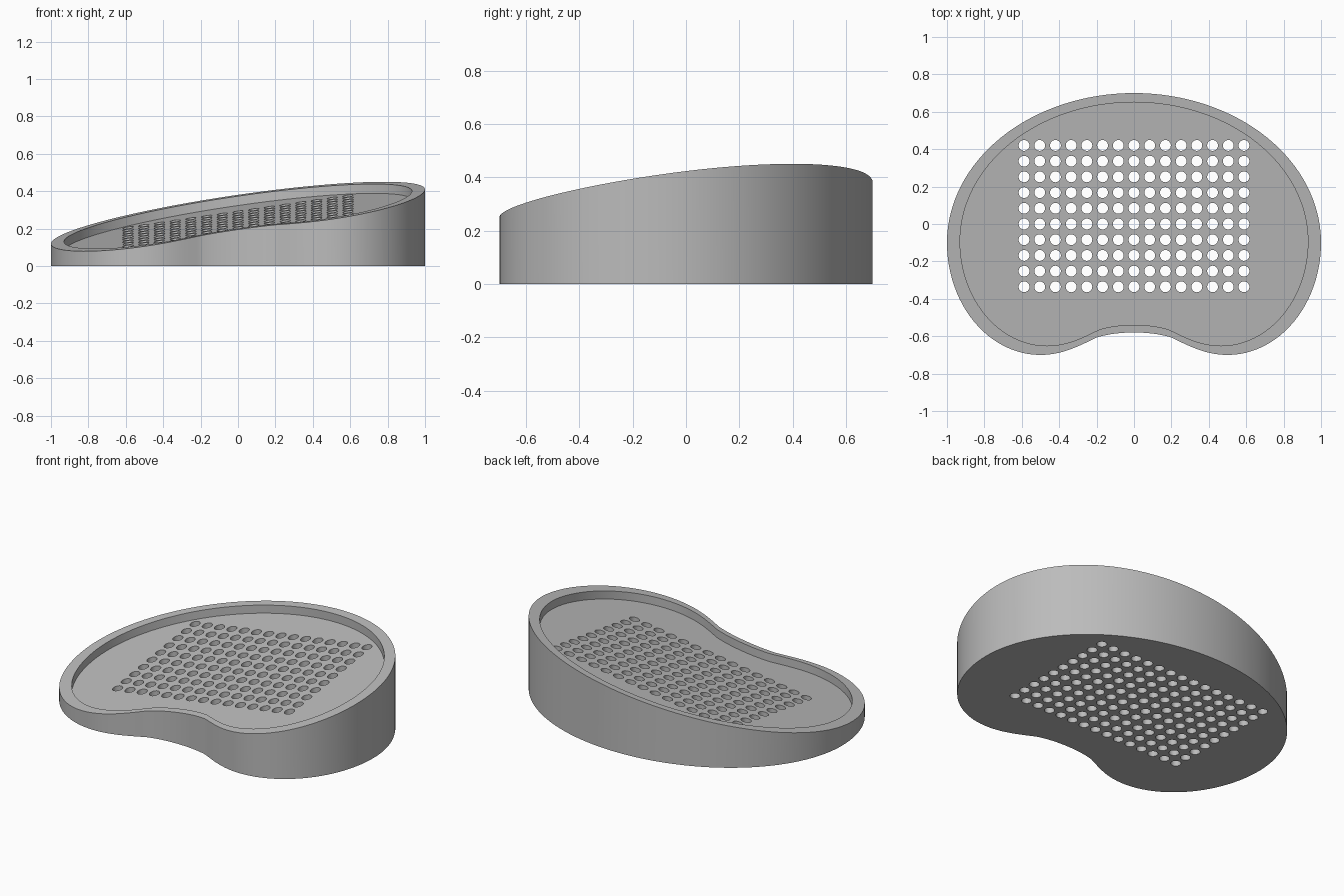
import bpy, bmesh
from math import sin, cos, pi
from mathutils import Vector
from mathutils.geometry import interpolate_bezier

if "Cube" in bpy.data.objects:
    bpy.data.objects.remove(bpy.data.objects["Cube"], do_unlink=True)

RIM_SCALE = 0.93      # tray outline relative to the outer outline
TRAY_DEPTH = 0.05
HOLE_RADIUS = 0.029
HOLE_STEP = 0.084


def slope(x, y):
    """Height of the tilted top plane."""
    return 0.279 + 0.145 * (x + y)


def half_outline():
    """Right half of the kidney outline, from back centre to front centre."""
    pts = [(sin(a), -0.1 + 0.8 * cos(a)) for a in (i * pi / 64 for i in range(32))]
    pts += [(0.5 + 0.5 * cos(a), -0.1 - 0.6 * sin(a)) for a in (i * pi / 48 for i in range(24))]
    for ctrl in ([(0.5, -0.7), (0.38, -0.7), (0.29, -0.65), (0.2, -0.607)],
                 [(0.2, -0.607), (0.14, -0.588), (0.07, -0.58), (0, -0.58)]):
        curve = interpolate_bezier(*[Vector((x, y, 0)) for x, y in ctrl], 13)
        pts += [(p.x, p.y) for p in curve[:-1]]
    return pts + [(0, -0.58)]


def add_prism(bm, outline, bottom, top):
    """Closed vertical prism; bottom and top give a height for each point."""
    low = [bm.verts.new((x, y, bottom(x, y))) for x, y in outline]
    high = [bm.verts.new((x, y, top(x, y))) for x, y in outline]
    bm.faces.new(low[::-1])
    bm.faces.new(high)
    n = len(outline)
    for i in range(n):
        j = (i + 1) % n
        bm.faces.new((low[i], low[j], high[j], high[i]))


def finish(bm, name):
    bmesh.ops.recalc_face_normals(bm, faces=bm.faces)
    mesh = bpy.data.meshes.new(name)
    bm.to_mesh(mesh)
    bm.free()
    obj = bpy.data.objects.new(name, mesh)
    bpy.context.collection.objects.link(obj)
    return obj


# Mirrored kidney outline, counter-clockwise
right = half_outline()
outline = right + [(-x, y) for x, y in right[-2:0:-1]]
outline.reverse()

# Dish body with a sloping top
bm = bmesh.new()
add_prism(bm, outline, lambda x, y: 0, slope)
dish = finish(bm, "soap_dish")

# Tray recess cutter
bm = bmesh.new()
inner = [(x * RIM_SCALE, y * RIM_SCALE) for x, y in outline]
add_prism(bm, inner, lambda x, y: slope(x, y) - TRAY_DEPTH, lambda x, y: 1)
tray_cutter = finish(bm, "tray_cutter")

# Drain hole cutter
bm = bmesh.new()
ring = [(HOLE_RADIUS * cos(i * pi / 12), HOLE_RADIUS * sin(i * pi / 12)) for i in range(24)]
for col in range(-7, 8):
    for row in range(-4, 6):
        cx, cy = col * HOLE_STEP, row * HOLE_STEP
        add_prism(bm, [(cx + x, cy + y) for x, y in ring], lambda x, y: -0.2, lambda x, y: 0.8)
hole_cutter = finish(bm, "hole_cutter")

# Cut the recess and the holes
bpy.ops.object.select_all(action='DESELECT')
bpy.context.view_layer.objects.active = dish
dish.select_set(True)
for cutter in (tray_cutter, hole_cutter):
    cutter.hide_render = True
    mod = dish.modifiers.new(cutter.name, 'BOOLEAN')
    mod.operation = 'DIFFERENCE'
    mod.solver = 'EXACT'
    mod.object = cutter
    bpy.ops.object.modifier_apply(modifier=mod.name)
    bpy.data.objects.remove(cutter, do_unlink=True)

# Single grey finish, smooth walls with crisp rims
grey = bpy.data.materials.new("grey")
grey.use_nodes = True
colour = (0.5, 0.5, 0.5, 1)
grey.diffuse_color = colour
grey.node_tree.nodes["Principled BSDF"].inputs["Base Color"].default_value = colour
dish.data.materials.clear()
dish.data.materials.append(grey)
bpy.ops.object.shade_smooth_by_angle(angle=pi / 6)
